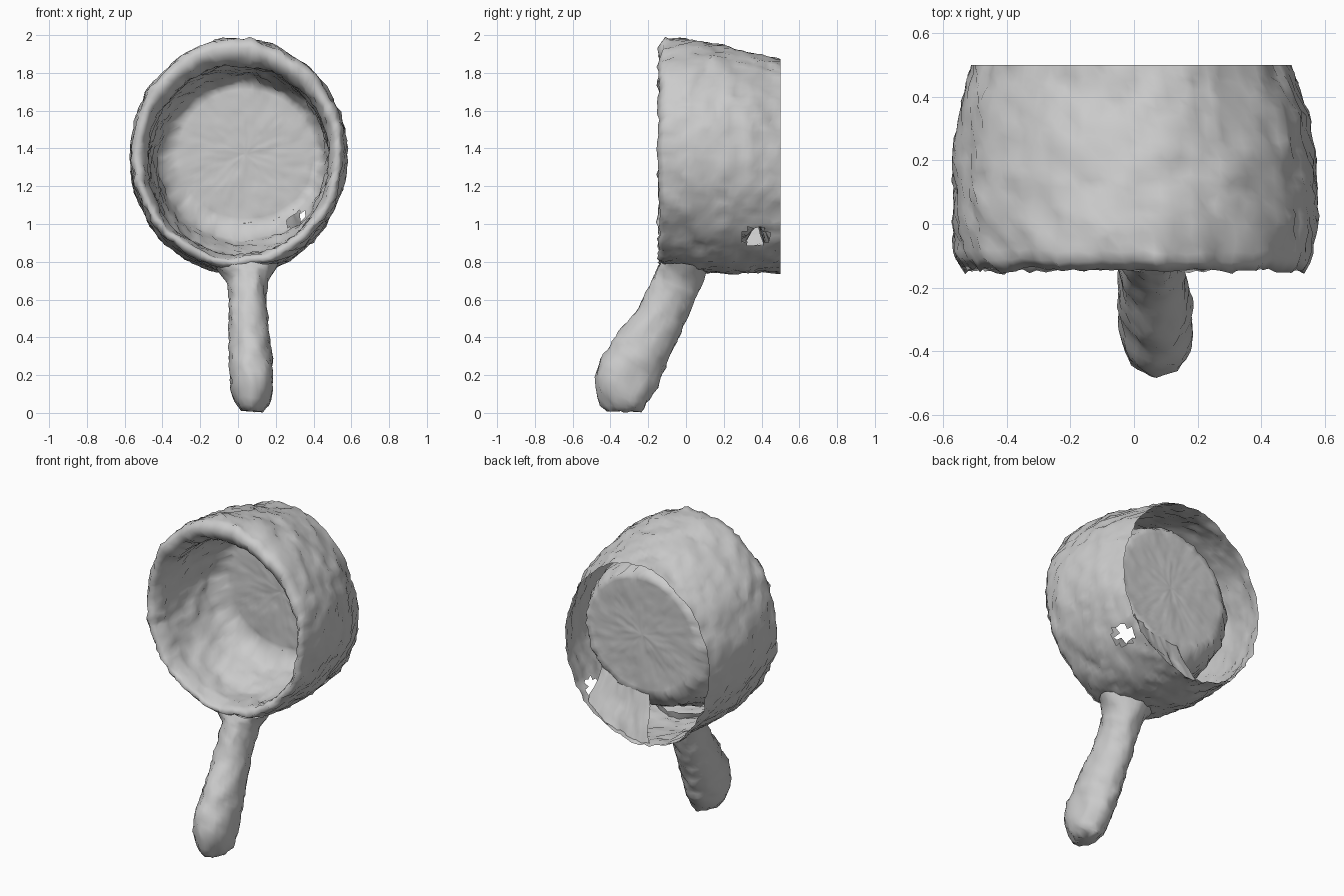
import bpy, bmesh
from math import sin, cos, pi, radians
from mathutils import Vector, noise

if "Cube" in bpy.data.objects:
    bpy.data.objects.remove(bpy.data.objects["Cube"])


def roughen(p, amount):
    """Lumpy scanned surface: shift a point by coherent noise."""
    n = (noise.noise_vector(p * 6) * 0.6 + noise.noise_vector(p * 14) * 0.5
         + noise.noise_vector(p * 31) * 0.6)
    return p + n * amount


def loft(name, sections, sides, step, rough, cap=None, arc=(0, 360), holes=(), calm=0):
    """Skin through oval sections (x, y, z, radius_u, radius_v, tilt).
    u is the x axis, v lies in the yz plane at the tilt angle."""
    bm = bmesh.new()
    rows = []
    for a, b in zip(sections, sections[1:]):
        a, b = Vector(a), Vector(b)
        n = max(1, round((b - a).to_3d().length / step),
                round(abs(b[3] - a[3]) / step))
        rows += [a.lerp(b, i / n) for i in range(n)]
    rows.append(Vector(sections[-1]))
    closed = arc == (0, 360)
    rings = []
    for r in rows:
        ring = []
        w = radians(r[5])
        v_axis = Vector((0, cos(w), sin(w)))
        amount = rough * (0.3 if r[3] < calm else 1)
        for i in range(sides if closed else sides + 1):
            t = radians(arc[0] + (arc[1] - arc[0]) * i / sides)
            p = Vector(r[:3]) + Vector((cos(t) * r[3], 0, 0)) + v_axis * sin(t) * r[4]
            q = roughen(p, amount)
            q.y = min(q.y, 0.5) if p.y < 0.499 else 0.5
            q.z = max(q.z, 0)
            ring.append(bm.verts.new(q))
        rings.append(ring)
    for a, b in zip(rings, rings[1:]):
        for i in range(sides):
            j = (i + 1) % len(a)
            bm.faces.new((a[i], a[j], b[j], b[i]))
    # close one end with a fan
    if cap is not None:
        end = rings[cap]
        c = bm.verts.new(sum((v.co for v in end), Vector()) / sides)
        for i in range(sides):
            bm.faces.new((end[i], end[(i + 1) % sides], c))
    # torn openings
    for centre, radius in holes:
        torn = [f for f in bm.faces
                if (f.calc_center_median() - Vector(centre)).length < radius]
        bmesh.ops.delete(bm, geom=torn, context='FACES')
    bmesh.ops.recalc_face_normals(bm, faces=bm.faces)
    mesh = bpy.data.meshes.new(name)
    bm.to_mesh(mesh)
    bm.free()
    for p in mesh.polygons:
        p.use_smooth = True
    obj = bpy.data.objects.new(name, mesh)
    bpy.context.collection.objects.link(obj)
    return obj


# Inner bowl, running from the floor out over the rolled rim and back along
# the outer wall, which is left open behind
loft("pan_bowl", [
    (0.04, 0.38, 1.37, 0.02, 0.02, 90),
    (0.04, 0.38, 1.37, 0.39, 0.37, 90),
    (0.025, 0.32, 1.35, 0.44, 0.43, 90),
    (0.01, 0.10, 1.34, 0.475, 0.50, 90),
    (0.00, -0.06, 1.335, 0.485, 0.505, 90),
    (0.00, -0.12, 1.35, 0.505, 0.53, 90),
    (0.00, -0.145, 1.365, 0.535, 0.57, 90),
    (0.00, -0.115, 1.375, 0.56, 0.60, 90),
    (0.00, 0.00, 1.37, 0.575, 0.61, 90),
    (0.00, 0.20, 1.34, 0.57, 0.605, 90),
    (0.00, 0.36, 1.32, 0.545, 0.58, 90),
    (-0.01, 0.50, 1.305, 0.50, 0.565, 90),
], 110, 0.03, 0.021, cap=0, calm=0.38,
    holes=[((0.40, 0.37, 0.93), 0.065), ((0.31, 0.30, 1.02), 0.06)])

# Lumpy ledge closing the gap under the floor on one side
loft("rear_ledge", [
    (0.04, 0.38, 1.37, 0.39, 0.37, 90),
    (0.02, 0.42, 1.34, 0.44, 0.46, 90),
    (-0.01, 0.48, 1.305, 0.505, 0.565, 90),
], 24, 0.03, 0.021, arc=(-97, -45))

# Slanted handle with a flared root and a swollen, rounded grip end
loft("handle", [
    (0.04, -0.015, 0.79, 0.17, 0.125, 0),
    (0.05, -0.04, 0.70, 0.11, 0.13, -18),
    (0.05, -0.09, 0.60, 0.10, 0.13, -28),
    (0.05, -0.13, 0.52, 0.10, 0.13, -30),
    (0.06, -0.22, 0.36, 0.11, 0.145, -30),
    (0.07, -0.305, 0.21, 0.12, 0.17, -28),
    (0.075, -0.345, 0.13, 0.115, 0.155, -22),
    (0.075, -0.345, 0.06, 0.095, 0.125, -14),
    (0.075, -0.33, 0.01, 0.06, 0.09, 0),
], 32, 0.03, 0.017, cap=-1)
